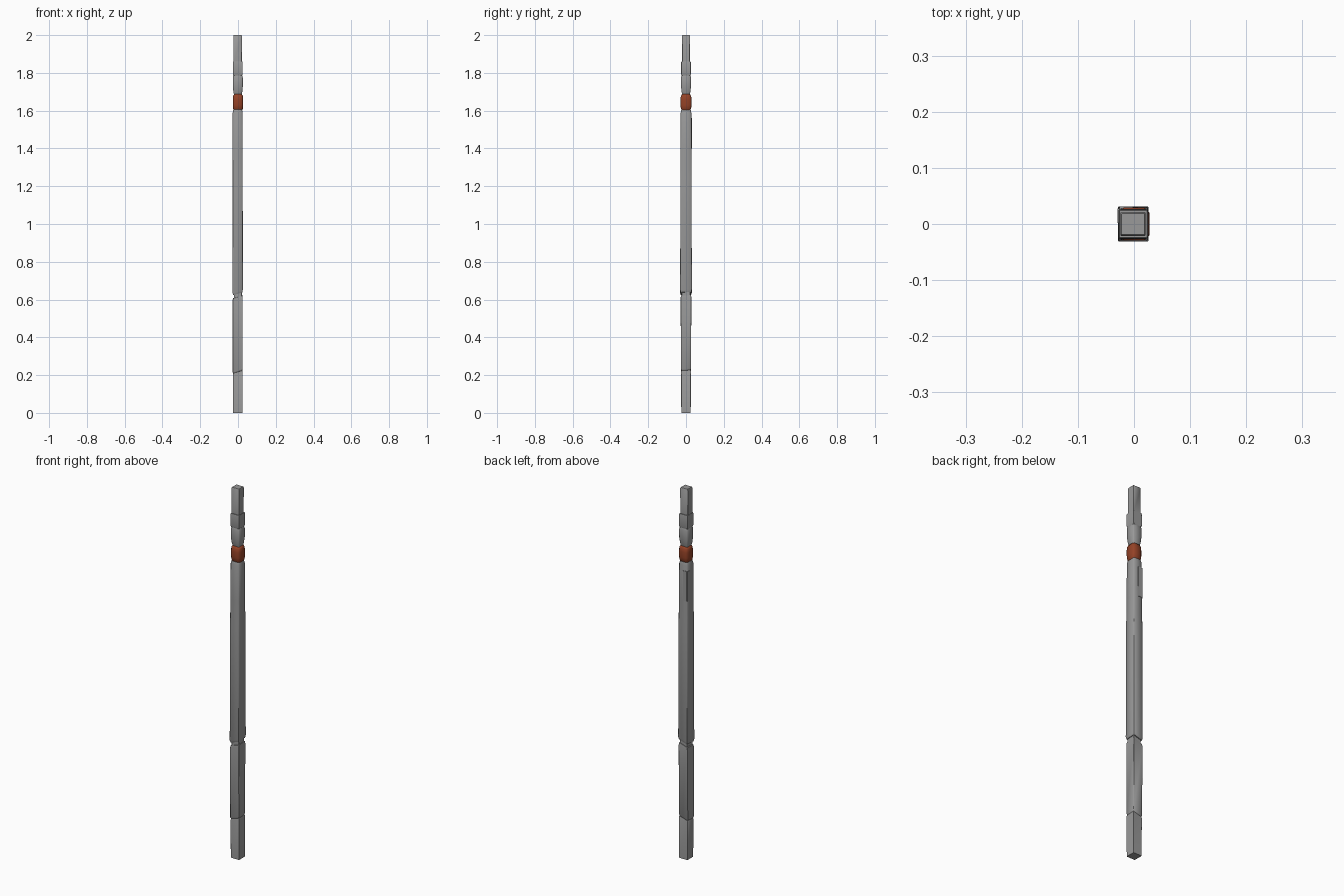
import bpy, bmesh, math


def material(name, color):
    m = bpy.data.materials.new(name)
    m.diffuse_color = (*color, 1)
    return m


stone = material("stone grey", (0.32, 0.32, 0.32))
rust = material("rust red", (0.30, 0.055, 0.02))


def loft(name, rings, mat, center=(0, 0), slope=(0, 0), angle=40):
    """Chamfered square rings: (z, half x, half y, chamfer, slope factor)."""
    bm = bmesh.new()
    loops = []
    for z, hx, hy, c, tilt in rings:
        pts = [(hx - c, -hy), (hx, -hy + c), (hx, hy - c), (hx - c, hy),
               (-hx + c, hy), (-hx, hy - c), (-hx, -hy + c), (-hx + c, -hy)]
        loops.append([bm.verts.new((x + center[0], y + center[1],
                                    z + tilt * (slope[0] * x + slope[1] * y)))
                      for x, y in pts])
    for a, b in zip(loops, loops[1:]):
        for i in range(8):
            j = (i + 1) % 8
            bm.faces.new((a[i], a[j], b[j], b[i]))
    bm.faces.new(loops[0][::-1])
    bm.faces.new(loops[-1])
    bmesh.ops.recalc_face_normals(bm, faces=bm.faces)
    mesh = bpy.data.meshes.new(name)
    bm.to_mesh(mesh)
    bm.free()
    mesh.materials.append(mat)
    ob = bpy.data.objects.new(name, mesh)
    bpy.context.collection.objects.link(ob)
    bpy.ops.object.select_all(action='DESELECT')
    ob.select_set(True)
    bpy.context.view_layer.objects.active = ob
    bpy.ops.object.shade_smooth_by_angle(angle=math.radians(angle))
    return ob


# Base block with slanted top
loft("base_block", [(0, .025, .025, .0008, 0), (.212, .026, .026, .0008, 1),
                    (.218, .024, .024, .001, 1)], stone, (-.001, 0), (.3, .05))

# Lower shaft, cut at a slant at both ends
loft("lower_shaft", [(.218, .023, .023, .001, 1), (.226, .0265, .0265, .001, 1),
                     (.602, .0265, .0285, .001, 1), (.614, .0245, .0265, .001, 1)],
     stone, (-.002, 0), (.32, .05))

# Narrow neck in the slanted cut
loft("slanted_neck", [(.59, .021, .023, .001, 1), (.655, .021, .023, .001, 1)],
     stone, (-.001, 0), (.3, .05))

# Long upper shaft, corners softening towards the top
loft("upper_shaft", [(.632, .0245, .0275, .001, 1), (.644, .027, .031, .001, 1),
                     (1.24, .0265, .0295, .002, 0), (1.40, .0265, .029, .004, 0),
                     (1.59, .0265, .028, .006, 0), (1.605, .023, .025, .006, 0)],
     stone, (-.0015, 0), (.32, .05), 50)

# Thin chips of bark on two upper faces
loft("left_face_plate", [(1.40, .002, .013, .0005, 0), (1.56, .0015, .013, .0005, 0)],
     stone, (-.0275, .015))
loft("back_face_plate", [(1.40, .012, .002, .0005, 0), (1.56, .012, .002, .0005, 0)],
     stone, (-.014, .029))

# Rounded red band
loft("red_band", [(1.60, .021, .021, .006, 0), (1.612, .0262, .027, .008, 0),
                  (1.63, .0275, .0295, .009, 0), (1.66, .0275, .0295, .009, 0),
                  (1.677, .0262, .027, .008, 0), (1.687, .021, .021, .006, 0)],
     rust, angle=60)

# Inner core bridging the upper grooves
loft("upper_core", [(1.58, .02, .02, .003, 0), (1.88, .02, .02, .003, 0)], stone)

# Rounded collar, narrowing downwards
loft("rounded_collar", [(1.685, .020, .020, .004, 0), (1.70, .0235, .0235, .005, 0),
                        (1.73, .0265, .0265, .005, 0), (1.775, .0265, .0265, .004, 0),
                        (1.787, .0235, .0235, .003, 0)], stone, (-.001, 0), angle=60)

# Upper collar block
loft("upper_collar", [(1.786, .0235, .0235, .001, 0), (1.794, .026, .026, .001, 0),
                      (1.856, .0255, .0255, .001, 0), (1.860, .0245, .0245, .001, 0)],
     stone, (-.0015, 0))

# Square tip
loft("square_tip", [(1.855, .0225, .0205, .001, 0), (1.995, .0225, .021, .001, 0),
                    (2.0, .0205, .0185, .001, 0)], stone, (-.002, 0))
